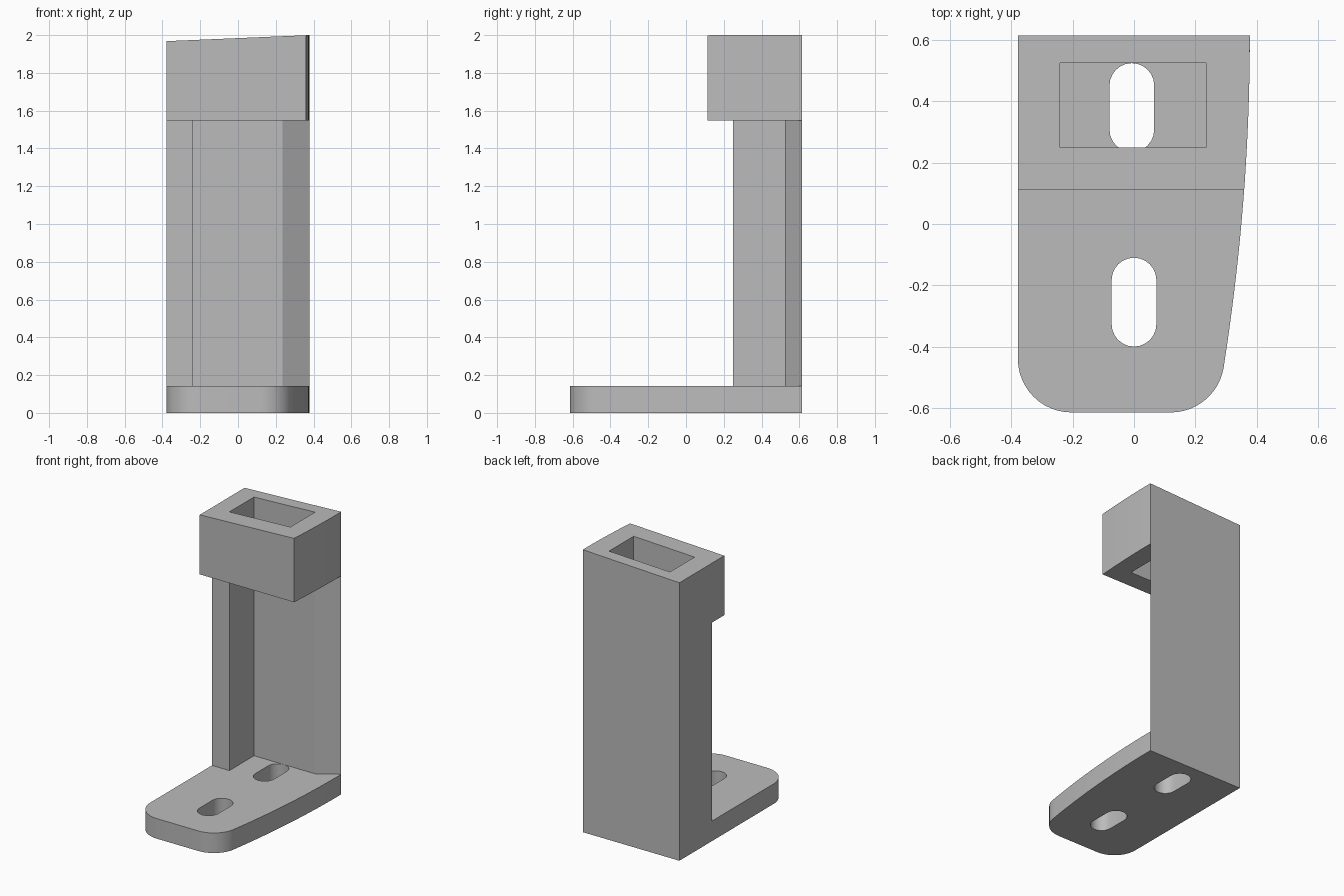
import bpy, bmesh, math

cube = bpy.data.objects.get("Cube")
if cube:
    bpy.data.objects.remove(cube, do_unlink=True)

grey = bpy.data.materials.new("plain grey")
grey.use_nodes = True
colour = (0.5, 0.5, 0.5, 1)
grey.diffuse_color = colour
bsdf = next(n for n in grey.node_tree.nodes if n.type == 'BSDF_PRINCIPLED')
bsdf.inputs["Base Color"].default_value = colour

LEFT, BACK, FRONT = -0.379, 0.615, -0.615
BASE_TOP, CAP_BOTTOM = 0.142, 1.547
IN_L, IN_R, IN_FRONT, IN_BACK = -0.242, 0.235, 0.25, 0.525


def side_x(y):
    """Bowed right-hand edge shared by base and cap."""
    return 0.378 - 0.073 * (BACK - y) ** 2


def side_points(y0, y1, n):
    ys = [y0 + (y1 - y0) * i / n for i in range(n + 1)]
    return [(side_x(y), y) for y in ys]


def arc(cx, cy, r, a0, a1, n=12):
    angles = [math.radians(a0 + (a1 - a0) * i / n) for i in range(n + 1)]
    return [(cx + r * math.cos(a), cy + r * math.sin(a)) for a in angles]


def prism(name, outline, z0, z1):
    """Extrude a counter-clockwise outline from z0 to z1."""
    bm = bmesh.new()
    face = bm.faces.new([bm.verts.new((x, y, z0)) for x, y in outline])
    out = bmesh.ops.extrude_face_region(bm, geom=[face])
    for v in out["geom"]:
        if isinstance(v, bmesh.types.BMVert):
            v.co.z = z1
    bmesh.ops.recalc_face_normals(bm, faces=bm.faces)
    mesh = bpy.data.meshes.new(name)
    bm.to_mesh(mesh)
    bm.free()
    mesh.materials.append(grey)
    obj = bpy.data.objects.new(name, mesh)
    bpy.context.collection.objects.link(obj)
    return obj


def select(obj):
    bpy.ops.object.select_all(action='DESELECT')
    obj.select_set(True)
    bpy.context.view_layer.objects.active = obj


def cut(obj, outline, z0, z1):
    cutter = prism("cutter", outline, z0, z1)
    cutter.hide_render = True
    mod = obj.modifiers.new("cut", 'BOOLEAN')
    mod.operation, mod.solver, mod.object = 'DIFFERENCE', 'EXACT', cutter
    select(obj)
    bpy.ops.object.modifier_apply(modifier=mod.name)
    bpy.data.objects.remove(cutter, do_unlink=True)


def slot(cx, cy, r=0.073, half=0.072):
    return arc(cx, cy + half, r, 0, 180) + arc(cx, cy - half, r, 180, 360)


# Foot plate with rounded front corners and two slots
R = 0.175
outline = arc(LEFT + R, FRONT + R, R, 180, 270)
outline += arc(0.12, FRONT + R, R, 270, 351)
outline += side_points(-0.44, BACK, 20) + [(LEFT, BACK)]
base = prism("foot_plate", outline, 0, BASE_TOP)
for cx, cy in ((-0.007, 0.38), (0, -0.255)):
    cut(base, slot(cx, cy), -0.1, 0.3)

# Column: left wall and back wall, tapering away at the right
column = prism("column", [
    (LEFT, BACK), (LEFT, IN_FRONT), (IN_L, IN_FRONT), (IN_L, IN_BACK),
    (IN_R, IN_BACK), (side_x(BACK), BACK)], BASE_TOP, CAP_BOTTOM)

# Cap: rectangular collar with a gently sloping top
cap = prism("cap_collar", [(LEFT, BACK), (LEFT, 0.113)]
            + side_points(0.113, BACK, 8), CAP_BOTTOM, 2)
for v in cap.data.vertices:
    if v.co.z > 1.9:
        v.co.z = 2 - 0.032 * (side_x(BACK) - v.co.x) / (side_x(BACK) - LEFT)
cut(cap, [(IN_L, IN_FRONT), (IN_R, IN_FRONT), (IN_R, IN_BACK), (IN_L, IN_BACK)],
    1.4, 2.2)

for obj in (base, column, cap):
    select(obj)
    bpy.ops.object.shade_smooth_by_angle(angle=math.radians(25))
